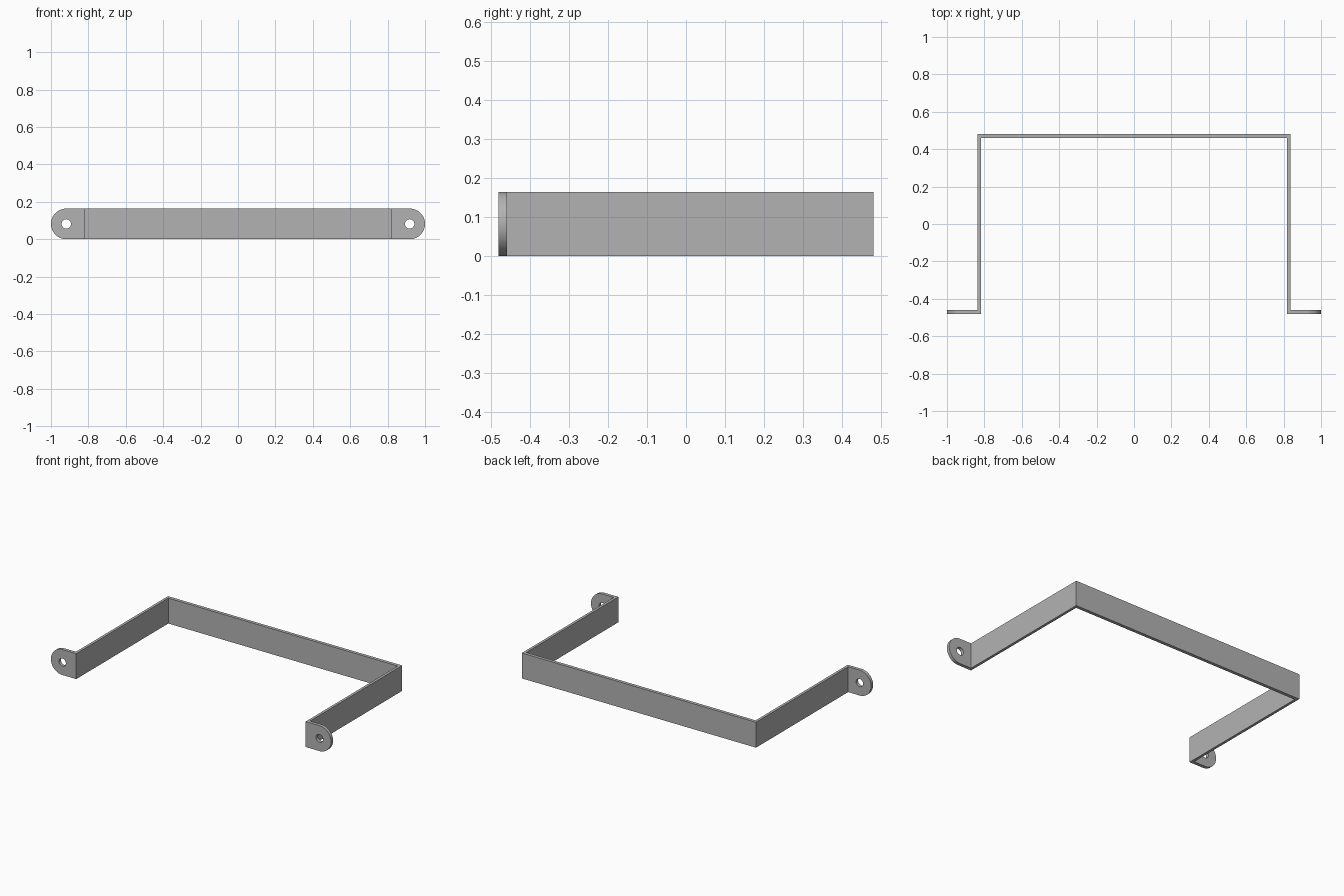
import bpy
import bmesh
import math

cube = bpy.data.objects.get("Cube")
if cube:
    bpy.data.objects.remove(cube, do_unlink=True)

HEIGHT = 0.164           # width of the flat bar
RADIUS = HEIGHT / 2      # rounded tab end
OUTER, INNER = 0.836, 0.819
FRONT, BACK = -0.48, 0.48
THICK = 0.021
HOLE_X = 1 - RADIUS
HOLE_RADIUS = 0.025

steel = bpy.data.materials.new("grey_steel")
steel.use_nodes = True
grey = (0.45, 0.45, 0.45, 1)
steel.diffuse_color = grey
steel.node_tree.nodes["Principled BSDF"].inputs["Base Color"].default_value = grey


def extrude_outline(name, points, offset):
    """Make a solid by sweeping a closed outline along an offset."""
    bm = bmesh.new()
    face = bm.faces.new([bm.verts.new(p) for p in points])
    result = bmesh.ops.extrude_face_region(bm, geom=[face], use_keep_orig=True)
    moved = [v for v in result["geom"] if isinstance(v, bmesh.types.BMVert)]
    bmesh.ops.translate(bm, verts=moved, vec=offset)
    bmesh.ops.recalc_face_normals(bm, faces=bm.faces)
    mesh = bpy.data.meshes.new(name)
    bm.to_mesh(mesh)
    bm.free()
    mesh.materials.append(steel)
    obj = bpy.data.objects.new(name, mesh)
    bpy.context.collection.objects.link(obj)
    return obj


def activate(obj):
    bpy.ops.object.select_all(action="DESELECT")
    obj.select_set(True)
    bpy.context.view_layer.objects.active = obj


# U-shaped strap: two legs joined by the back bar
foot = FRONT + THICK
right_half = [(OUTER, BACK), (OUTER, foot), (INNER, foot), (INNER, BACK - THICK)]
left_half = [(-x, y) for x, y in reversed(right_half)]
extrude_outline("strap", [(x, y, 0) for x, y in right_half + left_half], (0, 0, HEIGHT))


def mounting_tab(name, side):
    # Square inner end, half-round outer end
    points = [(side * INNER, FRONT, HEIGHT), (side * INNER, FRONT, 0)]
    steps = 32
    for i in range(steps + 1):
        a = -math.pi / 2 + math.pi * i / steps
        points.append((side * (HOLE_X + RADIUS * math.cos(a)), FRONT,
                       RADIUS + RADIUS * math.sin(a)))
    tab = extrude_outline(name, points, (0, THICK, 0))

    # Screw hole
    bpy.ops.mesh.primitive_cylinder_add(
        vertices=32, radius=HOLE_RADIUS, depth=THICK * 4,
        location=(side * HOLE_X, FRONT + THICK / 2, RADIUS),
        rotation=(math.pi / 2, 0, 0))
    cutter = bpy.context.object
    cutter.hide_render = True
    cutter.data.materials.append(steel)
    hole = tab.modifiers.new("screw_hole", "BOOLEAN")
    hole.operation = "DIFFERENCE"
    hole.solver = "EXACT"
    hole.object = cutter
    activate(tab)
    bpy.ops.object.modifier_apply(modifier=hole.name)
    bpy.data.objects.remove(cutter, do_unlink=True)
    bpy.ops.object.shade_smooth_by_angle(angle=math.radians(30))


mounting_tab("left_mounting_tab", 1)
mounting_tab("right_mounting_tab", -1)
